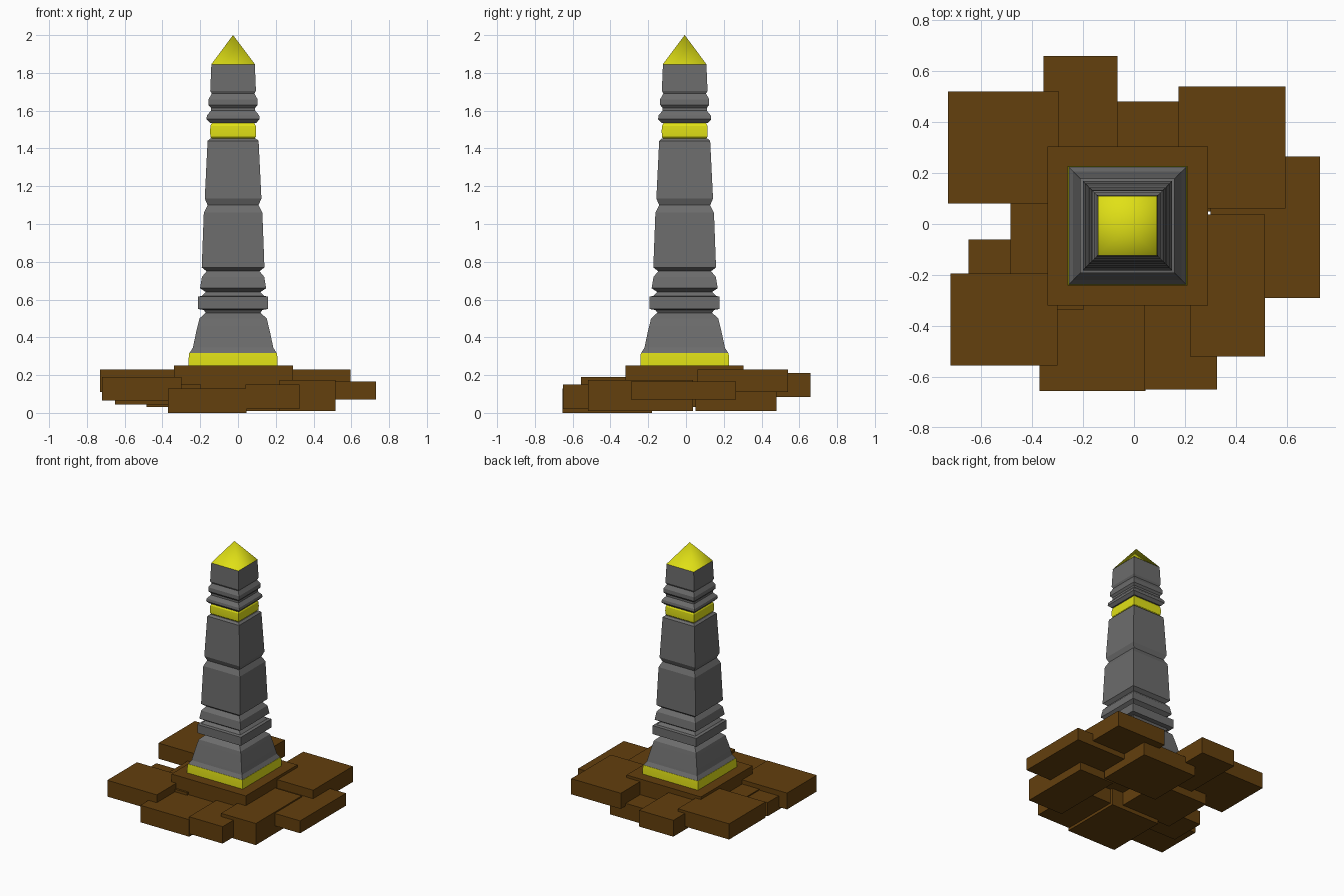
import bpy, bmesh, math

cube = bpy.data.objects.get("Cube")
if cube:
    bpy.data.objects.remove(cube, do_unlink=True)


def material(name, color):
    m = bpy.data.materials.new(name)
    m.use_nodes = True
    m.diffuse_color = (*color, 1)
    m.node_tree.nodes["Principled BSDF"].inputs["Base Color"].default_value = (*color, 1)
    return m


stone = material("grey stone", (0.15, 0.15, 0.15))
gold = material("yellow gold", (0.75, 0.75, 0.008))
earth = material("brown earth", (0.125, 0.05, 0.004))
CENTRE = (-0.026, -0.007)


def add_object(name, bm, mats):
    bmesh.ops.recalc_face_normals(bm, faces=bm.faces)
    me = bpy.data.meshes.new(name)
    bm.to_mesh(me)
    bm.free()
    for m in mats:
        me.materials.append(m)
    ob = bpy.data.objects.new(name, me)
    bpy.context.collection.objects.link(ob)
    return ob


def square_ring(bm, w, z):
    cx, cy = CENTRE
    return [bm.verts.new((cx + sx * w, cy + sy * w, z))
            for sx, sy in ((-1, -1), (1, -1), (1, 1), (-1, 1))]


def square_column(name, profile, mat):
    """Stack square rings of (half width, height) into a closed column."""
    bm = bmesh.new()
    rings = [square_ring(bm, w, z) for w, z in profile]
    for a, b in zip(rings, rings[1:]):
        for i in range(4):
            j = (i + 1) % 4
            bm.faces.new((a[i], a[j], b[j], b[i]))
    bm.faces.new(rings[0])
    bm.faces.new(rings[-1])
    ob = add_object(name, bm, [mat])
    bpy.ops.object.select_all(action='DESELECT')
    ob.select_set(True)
    bpy.context.view_layer.objects.active = ob
    bpy.ops.object.shade_smooth_by_angle(angle=math.radians(20))
    return ob


def slab(name, x0, x1, y0, y1, z0, z1):
    bm = bmesh.new()
    bmesh.ops.create_cube(bm, size=1)
    for v in bm.verts:
        v.co = (x1 if v.co.x > 0 else x0,
                y1 if v.co.y > 0 else y0,
                z1 if v.co.z > 0 else z0)
    return add_object(name, bm, [earth])


# Gold foot and moulded stone shaft
square_column("gold_foot", [(0.235, 0.24), (0.235, 0.29), (0.232, 0.318)], gold)
square_column("lower_shaft", [
    (0.23, 0.318), (0.213, 0.345), (0.195, 0.43), (0.178, 0.50), (0.145, 0.53),
    (0.155, 0.545), (0.185, 0.55), (0.185, 0.615), (0.165, 0.62), (0.145, 0.64),
    (0.175, 0.66), (0.165, 0.72), (0.14, 0.75), (0.166, 0.77),
    (0.155, 1.06), (0.135, 1.10), (0.15, 1.135), (0.135, 1.44), (0.12, 1.453)], stone)

# Gold collar with rounded edges
square_column("gold_collar", [
    (0.112, 1.45), (0.12, 1.46), (0.122, 1.49), (0.12, 1.52), (0.112, 1.535)], gold)

# Two stone rings and the neck under the cap
square_column("upper_shaft", [
    (0.122, 1.535), (0.141, 1.555), (0.138, 1.575), (0.117, 1.60), (0.117, 1.615),
    (0.13, 1.63), (0.13, 1.66), (0.113, 1.69), (0.121, 1.705), (0.115, 1.845)], stone)

# Softly shaded pyramid cap
bm = bmesh.new()
ring = square_ring(bm, 0.116, 1.845)
tip = bm.verts.new((*CENTRE, 2.0))
for i in range(4):
    bm.faces.new((ring[i], ring[(i + 1) % 4], tip))
cap = add_object("pyramid_cap", bm, [gold])
for p in cap.data.polygons:
    p.use_smooth = True

# Plinth and the scattered ground slabs
slab("plinth", -0.34, 0.29, -0.32, 0.305, 0.13, 0.25)
slab("slab_back_right", -0.73, -0.295, 0.08, 0.52, 0.11, 0.23)
slab("slab_back", -0.355, -0.065, 0.2, 0.66, 0.085, 0.21)
slab("slab_back_middle", -0.15, 0.31, 0.05, 0.48, 0.01, 0.13)
slab("slab_back_left", 0.175, 0.595, 0.06, 0.54, 0.11, 0.23)
slab("slab_left", 0.3, 0.73, -0.29, 0.265, 0.07, 0.165)
slab("slab_front_left", 0.22, 0.515, -0.52, 0.037, 0.01, 0.175)
slab("slab_front_middle", 0.04, 0.325, -0.65, -0.2, 0.02, 0.15)
slab("slab_front", -0.37, 0.045, -0.655, -0.18, 0.0, 0.13)
slab("slab_front_right", -0.72, -0.30, -0.555, -0.195, 0.065, 0.19)
slab("slab_right_low", -0.65, -0.197, -0.335, -0.06, 0.045, 0.15)
slab("slab_right", -0.485, -0.05, -0.2, 0.2, 0.03, 0.158)
